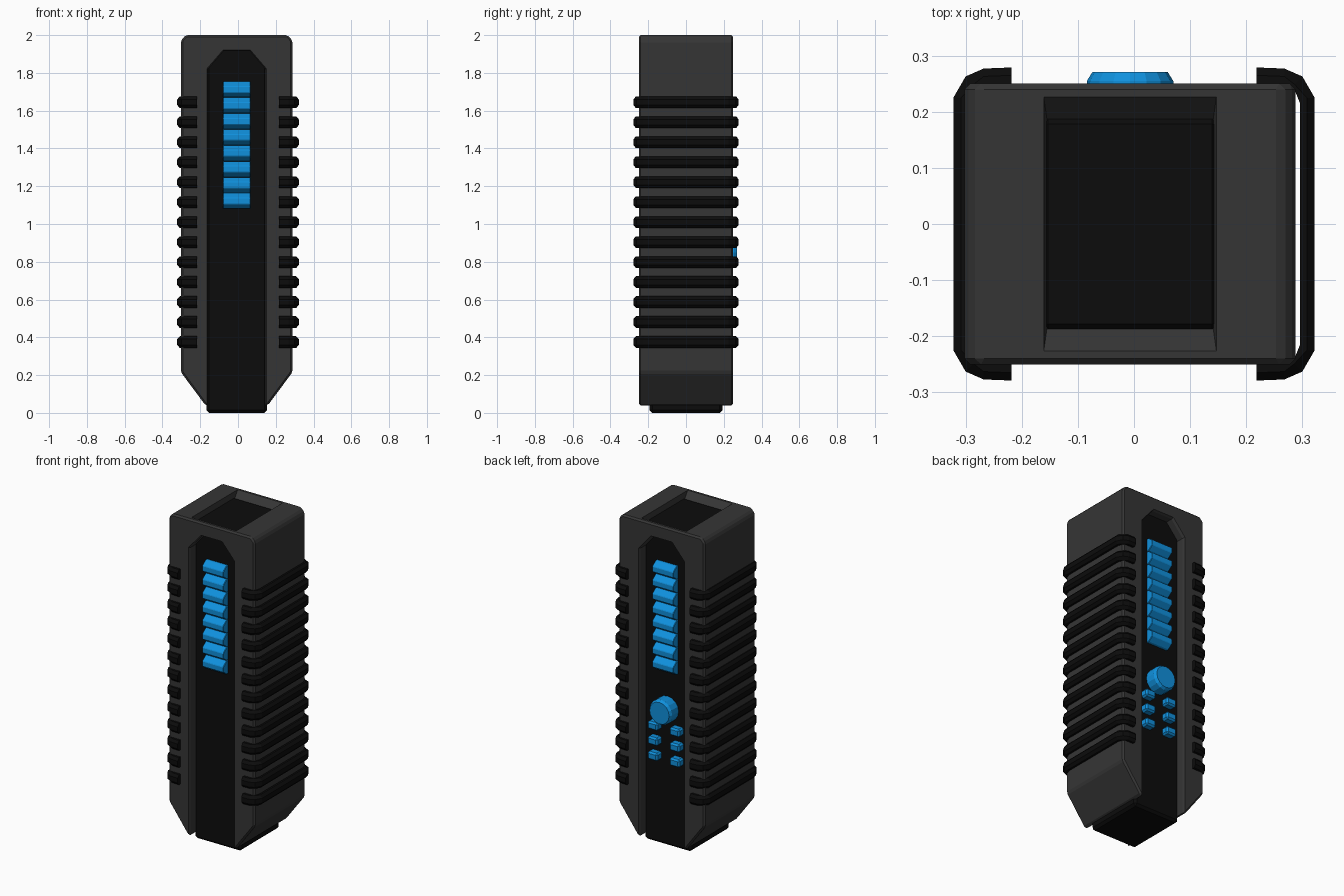
import bpy, bmesh, math

if "Cube" in bpy.data.objects:
    bpy.data.objects.remove(bpy.data.objects["Cube"])


def material(name, rgb):
    m = bpy.data.materials.new(name)
    m.diffuse_color = (*rgb, 1)
    m.use_nodes = True
    m.node_tree.nodes["Principled BSDF"].inputs["Base Color"].default_value = m.diffuse_color
    return m


GREY = material("charcoal grey", (0.036, 0.036, 0.036))
BLACK = material("black", (0.0036, 0.0036, 0.0036))
BLUE = material("bright blue", (0.005, 0.28, 0.72))
CX = -0.007  # centre line of the body and grooves


def loft(name, rings, mat, bevel=0):
    """Skin a list of equal-length point rings and cap both ends."""
    bm = bmesh.new()
    rows = [[bm.verts.new(p) for p in r] for r in rings]
    n = len(rows[0])
    for a, b in zip(rows, rows[1:]):
        for i in range(n):
            j = (i + 1) % n
            bm.faces.new((a[i], a[j], b[j], b[i]))
    bm.faces.new(rows[0])
    bm.faces.new(rows[-1])
    bmesh.ops.recalc_face_normals(bm, faces=bm.faces)
    if bevel:
        bmesh.ops.bevel(bm, geom=bm.edges[:], offset=bevel, segments=1,
                        affect='EDGES', profile=0.5)
    me = bpy.data.meshes.new(name)
    bm.to_mesh(me)
    bm.free()
    me.materials.append(mat)
    ob = bpy.data.objects.new(name, me)
    bpy.context.collection.objects.link(ob)
    return ob


def box(name, x0, x1, y0, y1, z0, z1, mat, bevel=0):
    rect = [(x0, y0), (x1, y0), (x1, y1), (x0, y1)]
    return loft(name, [[(x, y, z) for x, y in rect] for z in (z0, z1)], mat, bevel)


def cut(ob, cutter):
    cutter.hide_render = True
    mod = ob.modifiers.new("cut", 'BOOLEAN')
    mod.operation = 'DIFFERENCE'
    mod.solver = 'EXACT'
    mod.object = cutter
    bpy.context.view_layer.objects.active = ob
    bpy.ops.object.modifier_apply(modifier=mod.name)
    bpy.data.objects.remove(cutter)


# Body shell: tapered foot, chamfered top
shape = [(-0.165, 0.04), (0.165, 0.04), (0.295, 0.215), (0.295, 1.972),
         (0.27, 2.0), (-0.27, 2.0), (-0.295, 1.972), (-0.295, 0.215)]
body = loft("body_shell", [[(x + CX, y, z) for x, z in shape] for y in (-0.25, 0.25)],
            GREY, 0.01)


# Front and back grooves, flared at the rim
def groove(y, g):
    w = 0.151 + g
    pts = [(-w, -0.1), (w, -0.1), (w, 1.82 + g * 0.5), (0.07 + g * 0.4, 1.915 + g),
           (-0.07 - g * 0.4, 1.915 + g), (-w, 1.82 + g * 0.5)]
    return [(x + CX, y, z) for x, z in pts]


cut(body, loft("groove_cutter", [groove(-0.26, 0.01), groove(-0.235, 0),
                                 groove(0.235, 0), groove(0.26, 0.01)], GREY))


# Pocket in the top with sloping ends
def pocket(z, w, d):
    return [(CX + a * w, b * d, z) for a, b in ((-1, -1), (1, -1), (1, 1), (-1, 1))]


cut(body, loft("pocket_cutter", [pocket(1.955, 0.148, 0.185), pocket(2.01, 0.155, 0.235)],
               GREY))

# Black core seen in the grooves, the pocket and the foot
box("inner_core", CX - 0.16, CX + 0.16, -0.192, 0.192, 0, 1.967, BLACK, 0.014)

# Thirteen grip clips on each side, C-shaped with chamfered edges
for side, label in ((-1, "left"), (1, "right")):
    for k in range(13):
        zc = 0.375 + k * 0.1058

        def clip(z, o):
            half = [(0.218, 0.279 - o), (0.268, 0.277 - o), (0.300 - o, 0.263 - o),
                    (0.322 - o, 0.225)]
            inner = [(0.218, 0.246), (0.275, 0.246), (0.288, 0.235), (0.296, 0.215)]
            pts = half + [(x, -y) for x, y in half[::-1]]
            pts += [(x, -y) for x, y in inner] + inner[::-1]
            return [(side * x, y, zc + z) for x, y in pts]

        loft(f"{label}_grip_clip_{k + 1}", [clip(-0.031, 0.014), clip(-0.015, 0),
                                            clip(0.015, 0), clip(0.031, 0.014)], BLACK)

# Eight blue ribs in each groove
for s, label in ((-1, "front"), (1, "back")):
    for k in range(8):
        zc = 1.122 + k * 0.0843
        sec = [(0.18, -0.041), (0.205, -0.041), (0.238, -0.016), (0.238, 0.016),
               (0.205, 0.041), (0.18, 0.041)]
        loft(f"{label}_rib_{k + 1}",
             [[(CX + x, s * y, zc + z) for y, z in sec] for x in (-0.073, 0.073)],
             BLUE, 0.003)

# Round knob on the back
loft("back_knob", [[(CX + r * math.cos(i * math.pi / 8), y, 0.85 + r * math.sin(i * math.pi / 8))
                    for i in range(16)]
                   for y, r in ((0.18, 0.077), (0.255, 0.077), (0.271, 0.067))], BLUE)

# Six small buttons below the knob
for row in range(3):
    for s in (-1, 1):
        x, z = CX + s * 0.075, 0.735 - row * 0.094
        box(f"back_button_{row + 1}_{'left' if s > 0 else 'right'}",
            x - 0.035, x + 0.035, 0.18, 0.235, z - 0.025, z + 0.025, BLUE, 0.01)
